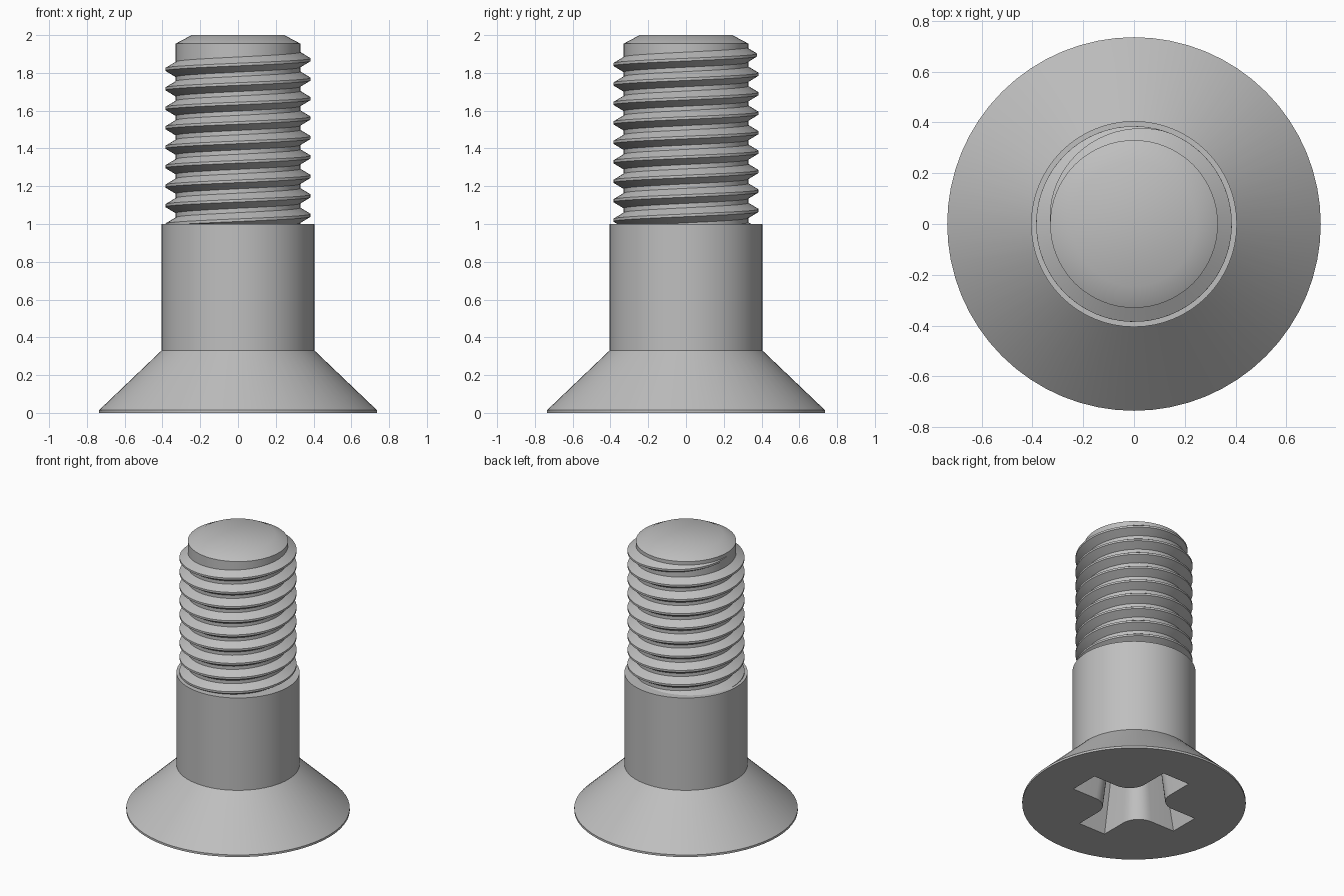
import bpy
import bmesh
from math import sin, cos, pi, tau, radians

if "Cube" in bpy.data.objects:
    bpy.data.objects.remove(bpy.data.objects["Cube"])

SEGMENTS = 64
PITCH = 0.103
CORE, CREST = 0.33, 0.385

steel = bpy.data.materials.new("steel_grey")
steel.use_nodes = True
grey = (0.52, 0.52, 0.52, 1)
steel.diffuse_color = grey
steel.node_tree.nodes["Principled BSDF"].inputs["Base Color"].default_value = grey


def loft(name, rings):
    """Skin a list of closed rings and cap both ends."""
    bm = bmesh.new()
    loops = [[bm.verts.new(p) for p in ring] for ring in rings]
    for low, high in zip(loops, loops[1:]):
        for i in range(len(low)):
            j = (i + 1) % len(low)
            bm.faces.new((low[i], low[j], high[j], high[i]))
    bm.faces.new(loops[0][::-1])
    bm.faces.new(loops[-1])
    bmesh.ops.recalc_face_normals(bm, faces=bm.faces)
    mesh = bpy.data.meshes.new(name)
    bm.to_mesh(mesh)
    bm.free()
    obj = bpy.data.objects.new(name, mesh)
    bpy.context.collection.objects.link(obj)
    mesh.materials.append(steel)
    return obj


def activate(obj):
    bpy.ops.object.select_all(action="DESELECT")
    obj.select_set(True)
    bpy.context.view_layer.objects.active = obj


def circle(r, z):
    return [(r * cos(tau * i / SEGMENTS), r * sin(tau * i / SEGMENTS), z)
            for i in range(SEGMENTS)]


# Countersunk head, plain shank and threaded core, turned as one piece
profile = [(0.735, 0), (0.735, 0.015), (0.405, 0.33), (0.405, 1),
           (CORE, 1), (CORE, 1.955), (0.245, 2)]
body = loft("screw_body", [circle(r, z) for r, z in profile])


# Tapered cross recess with rounded inner corners
def cross(scale, z):
    reach, half, fillet = 0.43, 0.108, 0.13
    centre = half + fillet
    quarter = [(reach, -half), (reach, half)]
    for i in range(9):
        a = -pi / 2 - i * pi / 16
        quarter.append((centre + fillet * cos(a), centre + fillet * sin(a)))
    ring = []
    for k in range(4):
        c, s = cos(k * pi / 2), sin(k * pi / 2)
        ring += [(scale * (x * c - y * s), scale * (x * s + y * c), z)
                 for x, y in quarter]
    return ring


DEPTH, TAPER = 0.42, 0.58
cutter = loft("recess_cutter", [cross(1 - TAPER * z, z) for z in (-0.05, DEPTH)])
cutter.hide_render = True
cut = body.modifiers.new("cross_recess", "BOOLEAN")
cut.operation = "DIFFERENCE"
cut.solver = "EXACT"
cut.object = cutter
activate(body)
bpy.ops.object.modifier_apply(modifier=cut.name)
bpy.data.objects.remove(cutter)


# Right-handed helical thread that fades out near the tip
def thread_section(a):
    fade = min(1, (pi - a) / (0.6 * pi))
    height = (CREST - CORE) * fade
    flat = 0.007
    root = flat + 0.6 * height
    inner = CORE - 0.02
    z = 1.87 + PITCH * a / tau
    points = [(inner, -root), (CORE, -root), (CORE + height, -flat),
              (CORE + height, flat), (CORE, root), (inner, root)]
    return [(r * cos(a), r * sin(a), z + dz) for r, dz in points]


start = -8.9 * tau
steps = int((pi - start) / tau * SEGMENTS)
thread = loft("thread", [thread_section(start + (pi - start) * i / steps)
                         for i in range(steps + 1)])

for obj in (body, thread):
    activate(obj)
    bpy.ops.object.shade_smooth_by_angle(angle=radians(30))
